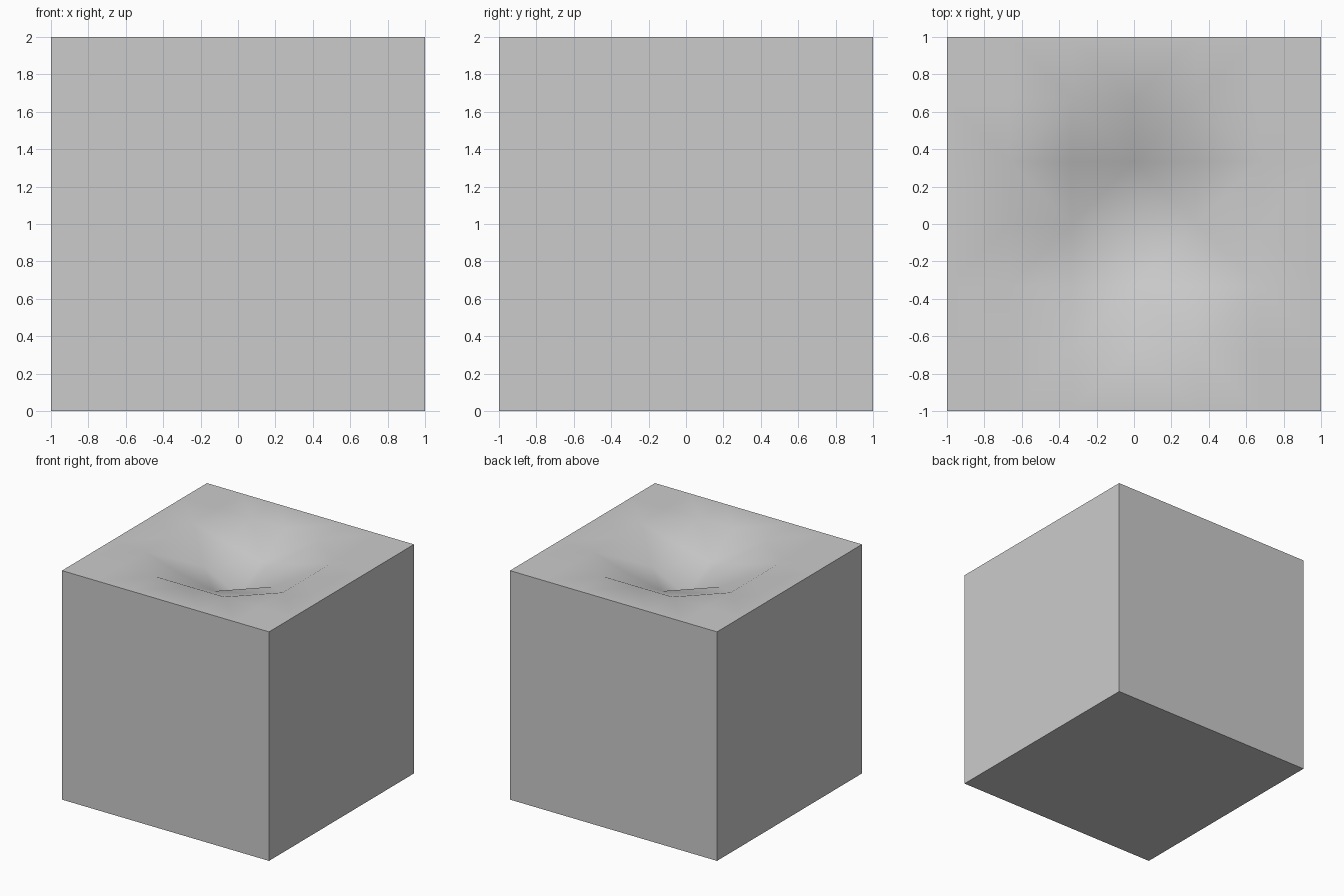
import bpy, bmesh, math

if "Cube" in bpy.data.objects:
    bpy.data.objects.remove(bpy.data.objects["Cube"])

DEPTH, RADIUS = 0.333, 0.667

bm = bmesh.new()

# Top surface: 6 x 6 grid with a conical dent pulled down at the centre
bmesh.ops.create_grid(bm, x_segments=6, y_segments=6, size=1.0)
for v in bm.verts:
    r = math.hypot(v.co.x, v.co.y)
    v.co.z = 2.0 - DEPTH * max(0.0, 1.0 - r / RADIUS)

# Split quads: along the dent's ring on the diagonals, radially elsewhere
for f in list(bm.faces):
    c = f.calc_center_median()
    by_radius = sorted(f.verts, key=lambda v: math.hypot(v.co.x, v.co.y))
    on_diagonal = abs(abs(c.x) - abs(c.y)) < 0.01
    pair = by_radius[1:3] if on_diagonal else (by_radius[0], by_radius[3])
    bmesh.utils.face_split(f, pair[0], pair[1])

# Side walls and floor
rim = [e for e in bm.edges if e.is_boundary]
ext = bmesh.ops.extrude_edge_only(bm, edges=rim)["geom"]
for v in ext:
    if isinstance(v, bmesh.types.BMVert):
        v.co.z = 0.0
bmesh.ops.contextual_create(bm, geom=[e for e in bm.edges if e.is_boundary])
bmesh.ops.recalc_face_normals(bm, faces=bm.faces)

mesh = bpy.data.meshes.new("dented_block")
bm.to_mesh(mesh)
bm.free()
block = bpy.data.objects.new("dented_block", mesh)
bpy.context.collection.objects.link(block)

# Smooth dent, sharp block edges
bpy.context.view_layer.objects.active = block
block.select_set(True)
bpy.ops.object.shade_smooth_by_angle(angle=math.radians(60))
